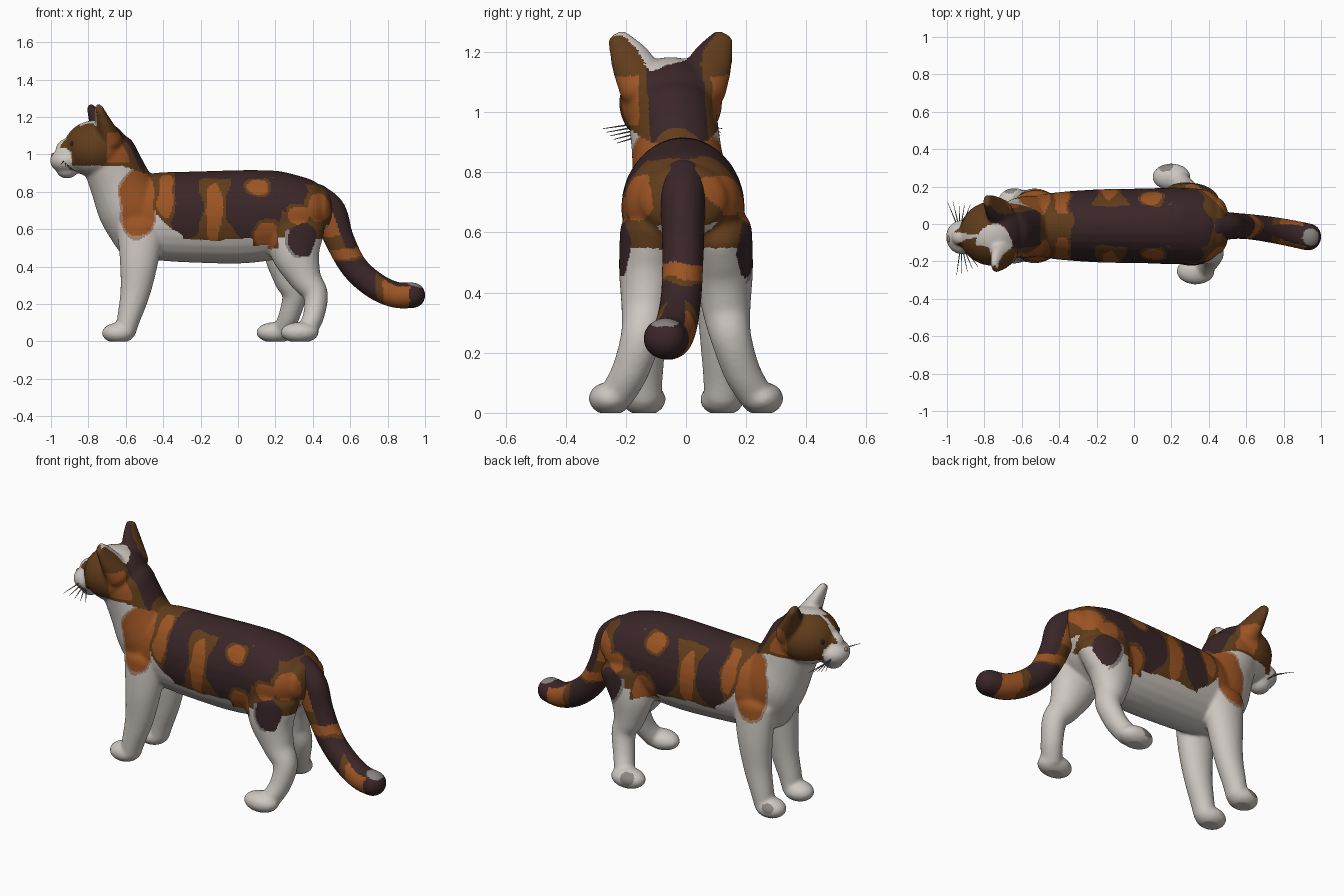
import bpy, bmesh, math
from mathutils import Vector, Matrix, noise

if "Cube" in bpy.data.objects:
    bpy.data.objects.remove(bpy.data.objects["Cube"])

COLOURS = {
    "white_fur": (0.61, 0.57, 0.53), "orange_fur": (0.33, 0.088, 0.017),
    "brown_fur": (0.118, 0.045, 0.011), "dark_fur": (0.042, 0.019, 0.021),
    "grey": (0.25, 0.23, 0.22), "tan_fur": (0.38, 0.24, 0.17),
    "eye_dark": (0.02, 0.013, 0.012),
}
MATS = []
for name, rgb in COLOURS.items():
    m = bpy.data.materials.new(name)
    m.diffuse_color = (*rgb, 1)
    m.use_nodes = True
    m.node_tree.nodes["Principled BSDF"].inputs["Base Color"].default_value = m.diffuse_color
    MATS.append(m)
WHITE, ORANGE, BROWN, DARK, GREY, TAN, EYE = range(7)
HEAD = Matrix.Translation((-0.75, -0.05, 0)) @ Matrix.Rotation(math.radians(7), 4, 'Z')
HEAD_INV = HEAD.inverted()


def ball(bm, centre, radii, mat=Matrix()):
    bmesh.ops.create_uvsphere(bm, u_segments=28, v_segments=18, radius=1,
                              matrix=mat @ Matrix.Translation(centre) @ Matrix.Diagonal((*radii, 1)))


def spline(pts, sub=6):
    P = [Vector(p) for p in pts]
    out = []
    for i in range(len(P) - 1):
        a, b, c, d = P[max(i - 1, 0)], P[i], P[i + 1], P[min(i + 2, len(P) - 1)]
        for k in range(sub):
            t = k / sub
            out.append(0.5 * (2 * b + (c - a) * t + (2 * a - 5 * b + 4 * c - d) * t * t
                              + (3 * b - a - 3 * c + d) * t ** 3))
    return out + [P[-1]]


def loft(bm, pts, cap=0.8, mat=Matrix(), n=28):
    """Rounded limb through points (x, y, z, radius in the xz plane, radius sideways)."""
    S = spline(pts)
    C = [Vector(p[:3]) for p in S]
    T = [(C[min(i + 1, len(C) - 1)] - C[max(i - 1, 0)]).normalized() for i in range(len(C))]
    rings = [(C[i], T[i], S[i][3], S[i][4]) for i in range(len(S))]

    def end(i, sign):
        c, t, r, s = rings[i]
        res = []
        for k in range(1, 6):
            a = k * math.pi / 2 / 5.3
            res.append((c + t * sign * cap * min(r, s) * math.sin(a), t, r * math.cos(a), s * math.cos(a)))
        return res
    rings = end(0, -1)[::-1] + rings + end(-1, 1)
    loops = []
    for c, t, r, s in rings:
        y = Vector((0, 1, 0))
        side = (y - t * y.dot(t)).normalized()
        up = side.cross(t)
        loops.append([bm.verts.new(mat @ (c + up * r * math.cos(2 * math.pi * j / n)
                                          + side * s * math.sin(2 * math.pi * j / n))) for j in range(n)])
    faces = [bm.faces.new((a[j], a[(j + 1) % n], b[(j + 1) % n], b[j]))
             for a, b in zip(loops, loops[1:]) for j in range(n)]
    faces += [bm.faces.new(loops[0][::-1]), bm.faces.new(loops[-1])]
    bmesh.ops.recalc_face_normals(bm, faces=faces)


def finish(bm, name, rule, voxel=None):
    me = bpy.data.meshes.new(name)
    bm.to_mesh(me)
    bm.free()
    ob = bpy.data.objects.new(name, me)
    bpy.context.collection.objects.link(ob)
    if voxel:  # fuse the overlapping parts into one smooth skin
        r = ob.modifiers.new("fuse", 'REMESH')
        r.mode, r.voxel_size = 'VOXEL', voxel
        s = ob.modifiers.new("soften", 'SMOOTH')
        s.factor, s.iterations = 0.5, 12
        dg = bpy.context.evaluated_depsgraph_get()
        me = bpy.data.meshes.new_from_object(ob.evaluated_get(dg))
        ob.modifiers.clear()
        ob.data = me
        for v in me.vertices:
            v.co.z = max(v.co.z, 0)
    me.materials.clear()
    for m in MATS:
        me.materials.append(m)
    for p in me.polygons:
        p.use_smooth = True
        p.material_index = rule(p.center, p.normal) if callable(rule) else rule
    return ob


# Coat colour rules
ORANGE_SPOTS = [(-.385, .79, .04, .13), (-.13, .69, .045, .15), (.1, .83, .055, .045),
                (.155, .56, .06, .08), (.33, .675, .06, .045), (.43, .72, .065, .075)]
DARK_SPOTS = [(-.28, .73, .09, .18), (.08, .73, .15, .20), (.27, .80, .10, .11)]
PAW_MARKS = [(Vector((.17, .31, .07)), .04), (Vector((-.66, .19, .07)), .035)]


def spot(p, s):
    return math.hypot((p.x - s[0]) / s[2], (p.z - s[1]) / s[3])


def wobble(c, size):
    return c + noise.noise_vector(c * 11) * size


def head_colour(c, n):
    p = wobble(c, 0.006)
    h = HEAD_INV @ p
    side = abs(h.y)
    if h.x < -0.155 and p.z < 1.035 - 0.6 * max(0, side - 0.05) \
            or h.x < -0.09 and side < 0.035 - 0.2 * max(0, p.z - 1.03):
        return WHITE                                     # muzzle and blaze
    if p.z > 1.12 and n.y > -0.35 and n.x < 0.75 \
            and math.hypot((p.x + .75) / .10, (p.y + .12) / .12) < 1:
        return WHITE                                     # patch by one ear
    if h.y > 0.04 and p.z > 1.12 and n.y < -0.15 and h.x > -0.06:
        return DARK                                      # inner side of the other ear
    if h.x > 0.0 and side < 0.095:
        return DARK                                      # nape
    if 0.03 < h.x < 0.15 and side > 0.122 and 0.955 < p.z < 1.12:
        return ORANGE
    return BROWN


def coat(c, n):
    if c.x < -0.5 and c.z > 0.94 - 0.35 * max(0, c.x + 0.62):
        return head_colour(c, n)
    p = wobble(c, 0.02)
    shoulder = spot(p, (-.535, .735, .095, .18))
    if shoulder < 1:
        return ORANGE
    if c.z < 0.15:
        return GREY if any((c - q).length < r for q, r in PAW_MARKS) else WHITE
    if c.x < -0.44:
        return BROWN if c.z > 0.70 and c.x > -0.50 else TAN if shoulder < 1.1 else WHITE
    # lower edge of the patched coat
    if p.x < -0.3:
        low = 0.56 + 0.9 * (-0.3 - p.x)
    elif p.x < 0.08:
        low = 0.545
    else:
        low = 0.49 if p.x < 0.22 else 0.555
    thigh = spot(p, (.345, .545, .075, .088)) if abs(c.y + .01) > 0.13 else 9
    if thigh < 1:
        return DARK
    if thigh < 1.2 and c.x < 0.34 and c.z < 0.6:
        return GREY
    if p.z < low or n.z < -0.6:
        return WHITE
    near = min(spot(p, s) for s in ORANGE_SPOTS)
    if p.x < -0.33 and abs(p.y + .01) < 0.07 and p.z > 0.8:
        return BROWN
    if near < 1:
        return ORANGE
    if p.z > 0.85 and -0.34 < p.x < 0.5 and abs(p.y + .01) < 0.11:
        return DARK
    if near < 1.3:
        return BROWN
    return DARK if min(spot(p, s) for s in DARK_SPOTS) < 1 else BROWN


def tail_coat(c, n):
    p = wobble(c, 0.02)
    if p.x > 0.78:
        if n.z > 0.6 and math.hypot(c.x - .945, c.y + .07) < .045:
            return GREY
        if p.x > 0.915 or n.z > 0.72:
            return DARK
        return ORANGE
    if p.x > 0.74:
        return DARK if n.z > 0.72 else BROWN
    if p.z < 0.43:
        return DARK if n.z > -0.7 else BROWN
    if p.z < 0.495:
        return BROWN if p.z < 0.445 else ORANGE
    if n.x > 0.15:
        return DARK
    return ORANGE if 0.57 < p.z < 0.72 else BROWN


# Torso, neck, head and legs, fused into one skin
bm = bmesh.new()
loft(bm, [(-.57, -.01, .68, .19, .145), (-.45, -.01, .67, .232, .175), (-.2, -.01, .665, .245, .195),
          (.05, -.01, .668, .249, .2), (.25, -.01, .685, .227, .205), (.39, -.01, .705, .17, .19),
          (.45, -.01, .71, .12, .15)], cap=0.5)
loft(bm, [(-.5, -.01, .58, .17, .15), (-.57, -.015, .72, .182, .165), (-.635, -.03, .86, .163, .15),
          (-.69, -.045, .99, .152, .147)])
for centre, radii in [((-.01, 0, 1.03), (.174, .172, .153)), ((-.172, 0, .967), (.085, .092, .068)),
                      ((-.155, 0, 1.025), (.072, .052, .062)), ((-.165, 0, .918), (.058, .058, .047))]:
    ball(bm, centre, radii, HEAD)
for s in (-1, 1):
    loft(bm, [(.05, s * .095, 1.08, .07, .085), (.012, s * .137, 1.175, .042, .07),
              (-.015, s * .176, 1.247, .022, .038)], mat=HEAD)
    loft(bm, [(x, s * y - .01, z, a, b) for x, y, z, a, b in
              [(-.52, .11, .61, .128, .08), (-.53, .12, .42, .102, .08), (-.55, .125, .26, .08, .07),
               (-.585, .13, .12, .062, .063), (-.6, .13, .055, .055, .061)]])
    ball(bm, (-.64, s * .13 - .01, .045), (.088, .073, .055))
    # the left hind leg steps forward
    step = 0.13 if s > 0 else 0.0
    hind = [(.3, .115, .60, .165, .105), (.31, .125, .47, .132, .098), (.36, .135, .34, .088, .08),
            (.415, .15, .25, .066, .068), (.405, .185, .14, .057, .062), (.37, .23, .06, .053, .058)]
    loft(bm, [(x - step * min(1, (.60 - z) / .4), s * y, z, a, b) for x, y, z, a, b in hind])
    ball(bm, (.33 - step, s * .252, .048), (.103, .072, .056))
finish(bm, "cat_body", coat, 0.0085)

# Tail
bm = bmesh.new()
loft(bm, [(.42, -.01, .77, .075, .08), (.49, -.01, .69, .09, .075), (.54, -.01, .55, .08, .07),
          (.62, -.015, .40, .073, .068), (.73, -.03, .30, .072, .07), (.84, -.05, .25, .07, .072),
          (.935, -.07, .247, .069, .073)], cap=0.97)
finish(bm, "tail", tail_coat, 0.0085)

# Eyes and nose
for s, side in ((-1, "right"), (1, "left")):
    bm = bmesh.new()
    ball(bm, (-.137, s * .082, 1.055), (.022, .023, .021), HEAD)
    finish(bm, side + "_eye", EYE)
bm = bmesh.new()
ball(bm, (-.24, 0, .995), (.012, .02, .012), HEAD)
finish(bm, "nose", TAN)

# Whiskers
bm = bmesh.new()
for s in (-1, 1):
    for i in range(5):
        a = Vector((-.19 + .008 * i, s * .07, .965 - .01 * i))
        b = Vector((-.225 + .03 * i, s * (.2 - .008 * i), .945 - .012 * i))
        d = b - a
        bmesh.ops.create_cone(bm, segments=6, radius1=.004, radius2=.001, depth=d.length, cap_ends=True,
                              matrix=HEAD @ Matrix.Translation((a + b) / 2)
                              @ d.to_track_quat('Z', 'Y').to_matrix().to_4x4())
finish(bm, "whiskers", GREY)
